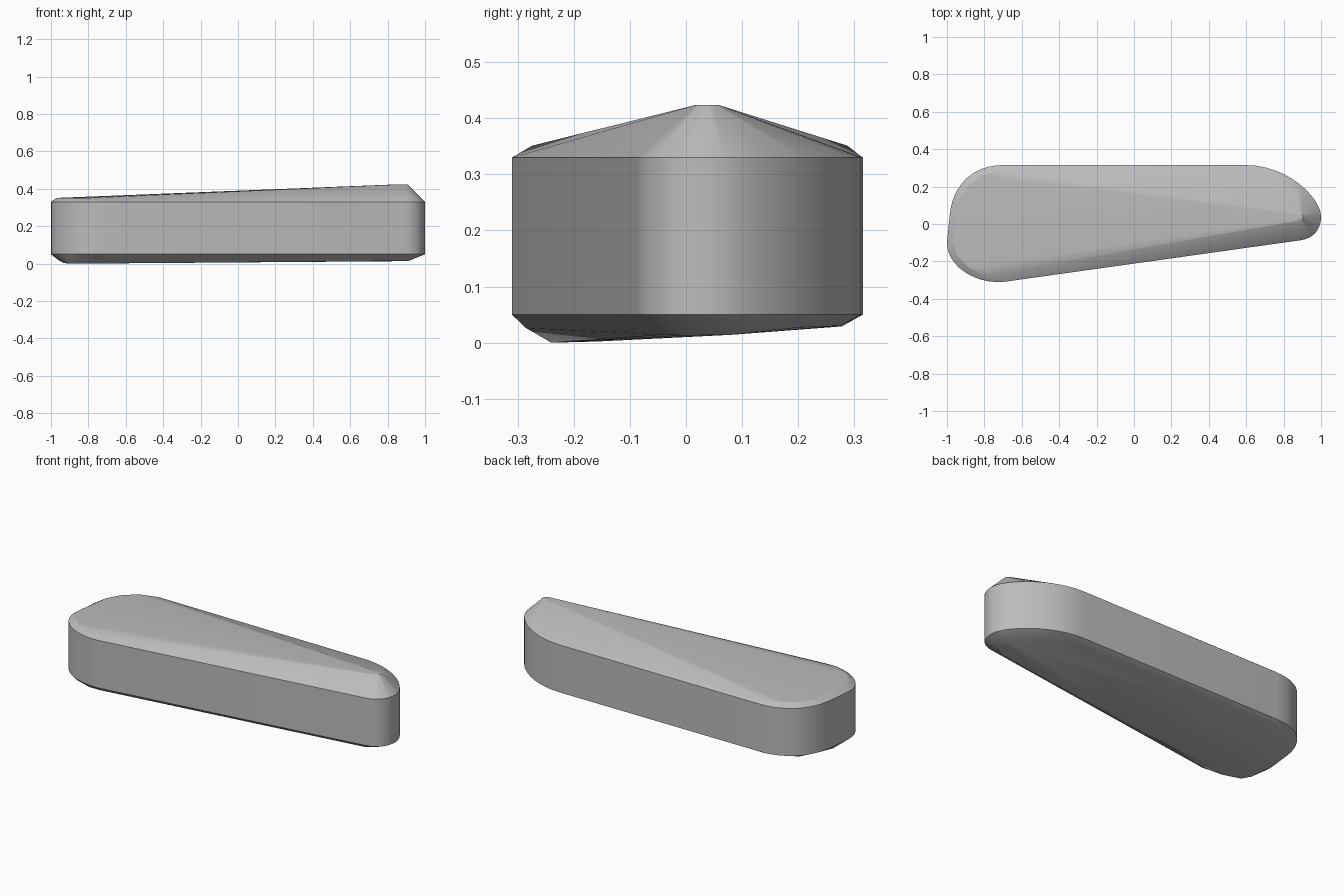
import bpy
import bmesh
import math
from mathutils import Vector
from mathutils.geometry import interpolate_bezier

cube = bpy.data.objects.get("Cube")
if cube:
    bpy.data.objects.remove(cube, do_unlink=True)

# Plain grey finish
grey = bpy.data.materials.new("plain_grey")
grey.use_nodes = True
colour = (0.5, 0.5, 0.5, 1)
grey.diffuse_color = colour
grey.node_tree.nodes["Principled BSDF"].inputs["Base Color"].default_value = colour

# Footprint: rounded corners, each a curve of start, two handles and end
corners = [
    ((0.60, 0.315), (0.82, 0.315), (1.0, 0.14), (1.0, 0.04)),
    ((1.0, 0.04), (1.0, -0.03), (0.96, -0.077), (0.89, -0.087)),
    ((-0.70, -0.31), (-0.86, -0.32), (-1.0, -0.22), (-1.0, -0.10)),
    ((-0.985, 0.05), (-0.97, 0.21), (-0.86, 0.315), (-0.70, 0.315)),
]
footprint = []
for corner in corners:
    for p in interpolate_bezier(*[Vector((x, y, 0)) for x, y in corner], 13):
        if not footprint or (p - footprint[-1]).length > 0.001:
            footprint.append(p)

# Crown: a low rounded edge at the broad end rising to a small peak at the tip
crown = [Vector((p.x * 0.97, p.y * 0.92, 0.351)) for p in footprint[25::3] if p.x < -0.7]
crown += [Vector((0.885 + 0.02 * math.cos(a), 0.038 + 0.02 * math.sin(a), 0.424))
          for a in (i * math.tau / 10 for i in range(10))]

# Belly: shallow keel, lowest at the front of the broad end
belly = [Vector(p) for p in (
    (-0.93, -0.16, 0.002), (-0.90, -0.21, 0.001), (-0.80, -0.24, 0.0),
    (-0.70, -0.285, 0.026), (-0.96, 0.0, 0.018), (-0.88, 0.2, 0.025),
    (-0.70, 0.278, 0.029), (0.60, 0.275, 0.03), (0.82, 0.2, 0.027),
    (0.91, 0.08, 0.014), (0.91, 0.0, 0.013), (0.86, -0.04, 0.014))]

# Body: one convex shell around the straight wall, crown and belly
bm = bmesh.new()
for z in (0.05, 0.33):
    for p in footprint:
        bm.verts.new((p.x, p.y, z))
for p in crown + belly:
    bm.verts.new(p)
hull = bmesh.ops.convex_hull(bm, input=bm.verts[:])
loose = {g for g in hull["geom_interior"] + hull["geom_unused"]
         if isinstance(g, bmesh.types.BMVert)}
bmesh.ops.delete(bm, geom=list(loose), context="VERTS")
bmesh.ops.dissolve_limit(bm, angle_limit=math.radians(0.3),
                         verts=bm.verts[:], edges=bm.edges[:])
bmesh.ops.recalc_face_normals(bm, faces=bm.faces[:])

mesh = bpy.data.meshes.new("tapered_body")
bm.to_mesh(mesh)
bm.free()
mesh.materials.append(grey)
body = bpy.data.objects.new("tapered_body", mesh)
bpy.context.collection.objects.link(body)
bpy.context.view_layer.objects.active = body
body.select_set(True)
bpy.ops.object.shade_smooth_by_angle(angle=math.radians(20))
